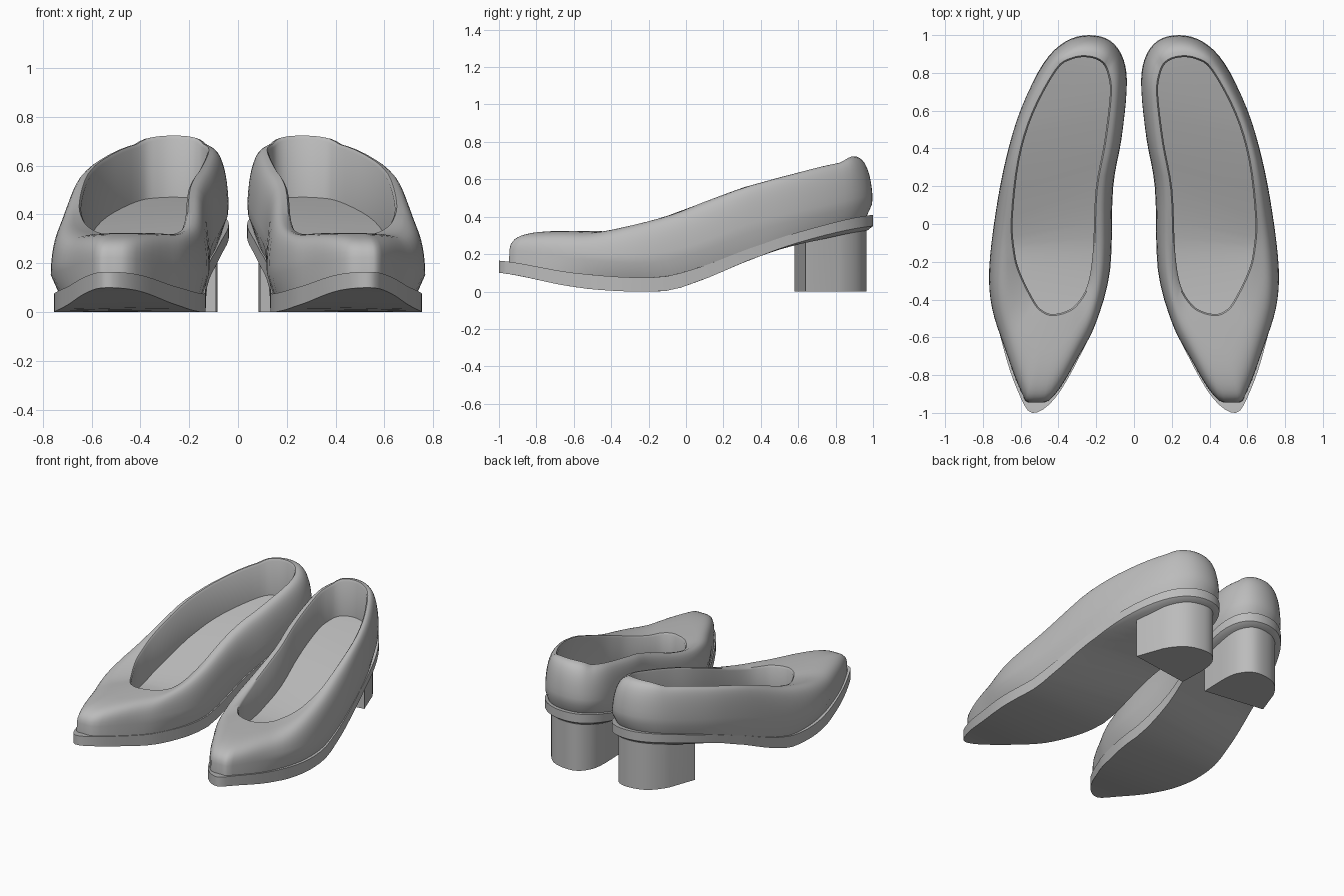
import bpy
import math
from mathutils import Vector

if "Cube" in bpy.data.objects:
    bpy.data.objects.remove(bpy.data.objects["Cube"], do_unlink=True)

SUB = 4          # samples between neighbouring outline points
WALL = 12        # steps over the curved side wall

grey = bpy.data.materials.new("plain grey")
grey.use_nodes = True
grey.diffuse_color = (0.5, 0.5, 0.5, 1)
grey.node_tree.nodes["Principled BSDF"].inputs["Base Color"].default_value = (0.5, 0.5, 0.5, 1)

# Footprint and opening of one shoe, point for point, from the toe tip round the outer side
FOOTPRINT = [(.54, -1), (.615, -.885), (.695, -.66), (.755, -.45), (.768, -.24), (.735, .05),
             (.68, .34), (.6, .61), (.48, .85), (.365, .965), (.24, 1), (.125, .97),
             (.055, .87), (.037, .71), (.065, .45), (.11, .19), (.125, -.24),
             (.2, -.53), (.29, -.71), (.42, -.925)]
OPENING = [(.43, -.485), (.48, -.47), (.53, -.42), (.61, -.26), (.64, -.14), (.65, .03),
           (.615, .34), (.54, .59), (.415, .82), (.33, .88), (.24, .89), (.165, .86),
           (.13, .79), (.12, .68), (.15, .43), (.195, .18), (.21, -.15),
           (.24, -.33), (.3, -.43), (.36, -.47)]
HEEL = [(.515, .64), (.45, .82), (.36, .93), (.25, .965), (.16, .95),
        (.1, .87), (.085, .75), (.09, .58)]

# Heights along the shoe as (y, z)
SOLE_TOP = [(-1, .165), (-.6, .1), (-.2, .075), (0, .11), (.4, .25), (.7, .345), (1, .41)]
SOLE_LOW = [(-1, .1), (-.6, .025), (-.3, 0), (-.15, 0), (0, .035), (.4, .19), (.7, .29), (1, .35)]
RIM = [(-.5, .325), (-.35, .325), (-.1, .4), (.1, .48), (.3, .555), (.6, .635),
       (.83, .69), (.89, .723)]


def spline(a, b, c, d, t):
    return 0.5 * (2 * b + (c - a) * t + (2 * a - 5 * b + 4 * c - d) * t * t
                  + (3 * b - a - 3 * c + d) * t ** 3)


def smooth_loop(points):
    pts = [Vector(p) for p in points]
    n = len(pts)
    return [spline(pts[i - 1], pts[i], pts[(i + 1) % n], pts[(i + 2) % n], s / SUB)
            for i in range(n) for s in range(SUB)]


def height(table, y):
    y = min(max(y, table[0][0]), table[-1][0])
    for i in range(len(table) - 1):
        if y <= table[i + 1][0]:
            before = table[max(i - 1, 0)][1]
            after = table[min(i + 2, len(table) - 1)][1]
            t = (y - table[i][0]) / (table[i + 1][0] - table[i][0])
            return spline(before, table[i][1], table[i + 1][1], after, t)


def ramp(lo, hi, v):
    t = min(max((v - lo) / (hi - lo), 0), 1)
    return t * t * (3 - 2 * t)


def inset(loop, amount):
    """Move a loop inward by amount(y)."""
    out = []
    for i, p in enumerate(loop):
        d = (loop[(i + 1) % len(loop)] - loop[i - 1]).normalized()
        out.append(p + Vector((-d.y, d.x)) * amount(p.y))
    return out


def lift(loop, z):
    return [Vector((p.x, p.y, z(p.y))) for p in loop]


def build(name, rings, cap_start=False, cap_end=False, ladder=True):
    """Skin a stack of rings, close the ends, and mirror to the other foot."""
    n = len(rings[0])
    verts = [v for ring in rings for v in ring]
    faces = [(r * n + i, r * n + (i + 1) % n, (r + 1) * n + (i + 1) % n, (r + 1) * n + i)
             for r in range(len(rings) - 1) for i in range(n)]

    def cap(base, flip):
        if ladder:
            strips = [[i, i + 1, n - i - 1, (n - i) % n] for i in range(n // 2)]
        else:
            strips = [list(range(n))]
        for s in strips:
            s = [base + k for k in dict.fromkeys(s)]
            faces.append(s[::-1] if flip else s)

    if cap_start:
        cap(0, True)
    if cap_end:
        cap((len(rings) - 1) * n, False)
    mesh = bpy.data.meshes.new(name)
    mesh.from_pydata(verts, [], faces)
    mesh.materials.append(grey)
    obj = bpy.data.objects.new(name, mesh)
    bpy.context.collection.objects.link(obj)
    bpy.ops.object.select_all(action="DESELECT")
    obj.select_set(True)
    bpy.context.view_layer.objects.active = obj
    bpy.ops.object.shade_smooth_by_angle(angle=math.radians(40))
    obj.modifiers.new("other foot", "MIRROR").use_mirror_merge = False


def sole_top(y):
    return height(SOLE_TOP, y)


def sole_low(y):
    return max(height(SOLE_LOW, y), 0)


def middle(y):
    return ramp(-.8, -.4, y) * (1 - ramp(.4, .8, y))


foot = smooth_loop(FOOTPRINT)
opening = smooth_loop(OPENING)

# Sole with a thin lip that steps in above the heel
edge = inset(foot, lambda y: .016 * middle(y))
lip = inset(edge, lambda y: .004 + .026 * ramp(.3, .7, y))
build("sole", [lift(lip, lambda y: sole_low(y) - .02 * ramp(.4, .8, y)),
               lift(edge, sole_low), lift(edge, sole_top)], True, True)

# Upper: rounded wall from the sole to the rim, then down inside to the insole
rings = []
for step in range(WALL + 1):
    t = math.pi / 2 * step / WALL
    ring = []
    for p, q in zip(foot, opening):
        toe = 1 - ramp(-.8, -.2, p.y)
        power = 2 / (2.5 + .5 * (1 - ramp(.3, .8, p.y)) + 1.3 * toe)
        across = 1 - max(math.cos(t), 0) ** power
        up = math.sin(t) ** power
        tuck = .05 * toe + (1 - toe) * .3 * max(0, 1 - up / .3) ** 2
        blunt = Vector((p.x, max(p.y, -.97)))
        flat = blunt.lerp(q, tuck + (1 - tuck) * across)
        low, high = sole_top(p.y) - .005, height(RIM, q.y)
        ring.append(Vector((flat.x, flat.y, low + (high - low) * up)))
    rings.append(ring)
inner = inset(opening, lambda y: .008)
rings.append(lift(inner, lambda y: height(RIM, y) - .012))
rings.append(lift(inner, lambda y: sole_top(y) + .08))
build("upper", rings, cap_end=True)

# Block heel with a flat, slanted front
curve = smooth_loop(HEEL)[SUB:-2 * SUB]
block = [Vector(HEEL[0])] + curve + [Vector(HEEL[-2]), Vector(HEEL[-1])]
build("heel", [lift(block, lambda y: 0), lift(block, lambda y: sole_low(y) + .01)],
      True, True, ladder=False)
